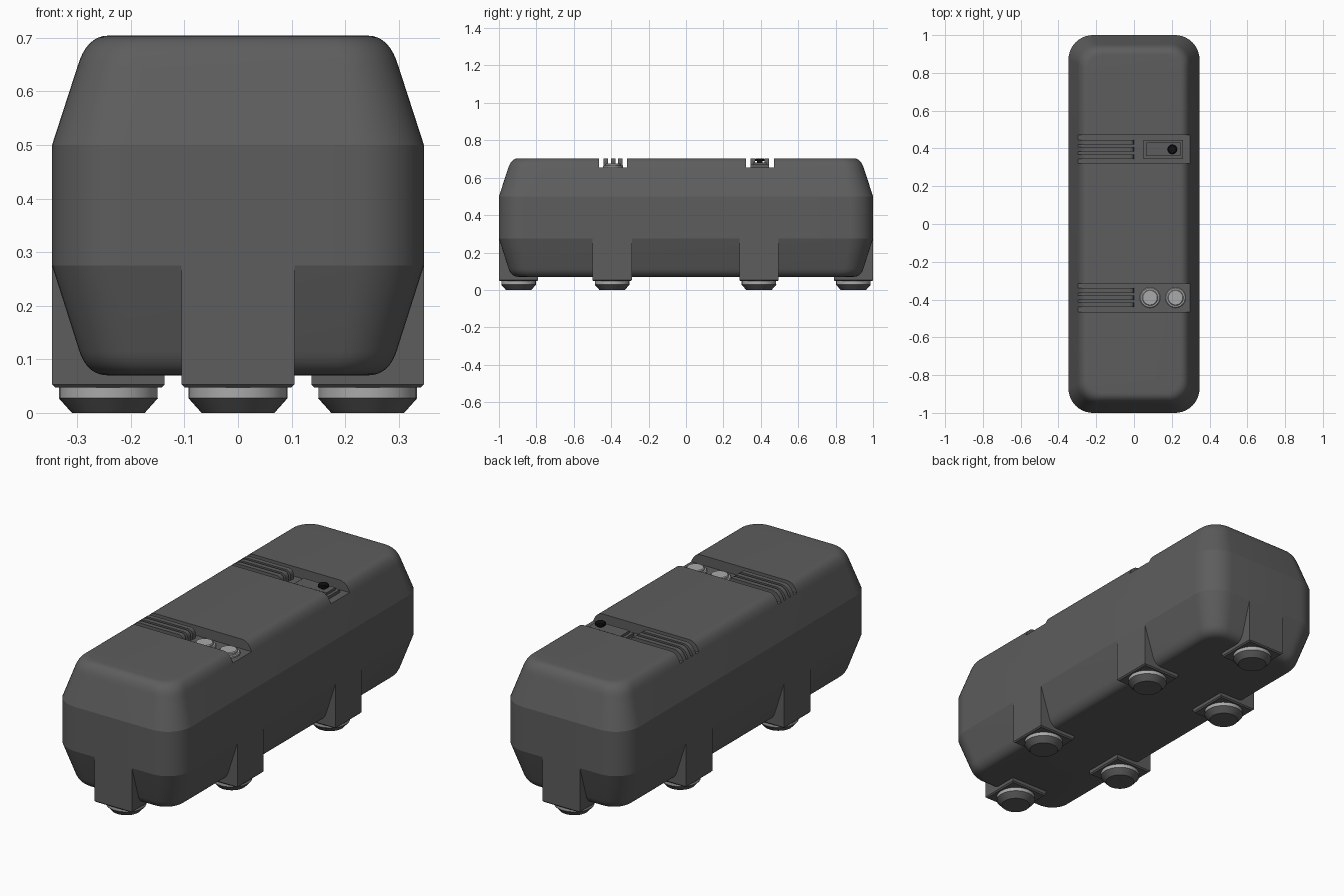
import bpy, bmesh, math
from mathutils import Vector

if "Cube" in bpy.data.objects:
    bpy.data.objects.remove(bpy.data.objects["Cube"])


def material(name, v):
    m = bpy.data.materials.new(name)
    m.diffuse_color = (v, v, v, 1)
    m.use_nodes = True
    m.node_tree.nodes["Principled BSDF"].inputs["Base Color"].default_value = m.diffuse_color
    return m


DARK, LIGHT, BLACK = material("dark_grey", 0.11), material("light_grey", 0.4), material("black", 0.005)


def finish(name, bm, mat, angle=14):
    bmesh.ops.recalc_face_normals(bm, faces=bm.faces[:])
    me = bpy.data.meshes.new(name)
    bm.to_mesh(me)
    bm.free()
    me.materials.append(mat)
    ob = bpy.data.objects.new(name, me)
    bpy.context.collection.objects.link(ob)
    shade(ob, angle)
    return ob


def shade(ob, angle):
    bpy.ops.object.select_all(action='DESELECT')
    ob.select_set(True)
    bpy.context.view_layer.objects.active = ob
    bpy.ops.object.shade_smooth_by_angle(angle=math.radians(angle))


def loft(bm, rings):
    rows = [[bm.verts.new(p) for p in r] for r in rings]
    n = len(rows[0])
    for a, b in zip(rows, rows[1:]):
        for i in range(n):
            bm.faces.new((a[i], a[(i + 1) % n], b[(i + 1) % n], b[i]))
    bm.faces.new(rows[0][::-1])
    bm.faces.new(rows[-1])


def rounded_rect(hx, hy, r, z, seg=10):
    pts = []
    for k, (sx, sy) in enumerate(((1, 1), (-1, 1), (-1, -1), (1, -1))):
        for i in range(seg + 1):
            a = math.pi / 2 * (k + i / seg)
            pts.append((sx * (hx - r) + r * math.cos(a), sy * (hy - r) + r * math.sin(a), z))
    return pts


def box(bm, x0, x1, y0, y1, z0, z1, taper=0.0):
    def ring(i, z):
        return [(x0 + i, y0 + i, z), (x1 - i, y0 + i, z), (x1 - i, y1 - i, z), (x0 + i, y1 - i, z)]
    loft(bm, [ring(taper, z0), ring(0, z1)])


def turned(name, x, y, profile, mat, seg=32):
    bm = bmesh.new()
    loft(bm, [[(x + r * math.cos(2 * math.pi * i / seg), y + r * math.sin(2 * math.pi * i / seg), z)
               for i in range(seg)] for r, z in profile])
    return finish(name, bm, mat, 25)


def arc(p0, p1, p2, n=8):
    p0, p1, p2 = Vector(p0), Vector(p1), Vector(p2)
    return [tuple(p0 * (1 - t) ** 2 + p1 * 2 * t * (1 - t) + p2 * t * t)
            for t in (i / n for i in range(n + 1))]


# Case body: stacked rounded rectangles following (inset, height)
profile = (arc((0.105, 0.07), (0.066, 0.07), (0.051, 0.115))
           + [(0, 0.275), (0, 0.5)]
           + arc((0.047, 0.645), (0.064, 0.704), (0.105, 0.704)))
bm = bmesh.new()
loft(bm, [rounded_rect(0.347 - d, 1 - d, 0.13 - 0.5 * d, z) for d, z in profile])
body = finish("case_body", bm, DARK)

# Cutters: wide channel with rounded rib ends, then the slots between the ribs
FLOOR, HALF = 0.655, 0.075
CHANNELS = (0.395, -0.39)
section = [(0.5, FLOOR), (0.0, FLOOR)] + arc((0, 0.675), (0, 0.705), (-0.03, 0.705), 5) + [(-0.03, 0.8), (0.5, 0.8)]
wide, slots = bmesh.new(), bmesh.new()
for cy in CHANNELS:
    loft(wide, [[(x, y, z) for x, z in section] for y in (cy - HALF, cy + HALF)])
    for a, b in ((-HALF, -0.05), (-0.026, -0.012), (0.012, 0.026), (0.05, HALF)):
        box(slots, -0.5, 0.03, cy + a, cy + b, FLOOR, 0.8)
for cutter in (finish("channel_cutter", wide, DARK), finish("slot_cutter", slots, DARK)):
    cutter.hide_render = True
    mod = body.modifiers.new("cut", 'BOOLEAN')
    mod.operation, mod.solver, mod.object = 'DIFFERENCE', 'EXACT', cutter
    bpy.context.view_layer.objects.active = body
    bpy.ops.object.modifier_apply(modifier=mod.name)
    bpy.data.objects.remove(cutter, do_unlink=True)
shade(body, 14)

# Six feet: square post flush with the side, light ring, tapered pad
feet = [(sx * 0.242, y) for sx in (-1, 1) for y in (-0.395, 0.39)] + [(0, -0.895), (0, 0.895)]
for i, (x, y) in enumerate(feet):
    h = 0.105
    bm = bmesh.new()
    box(bm, x - h, x + h, y - h, y + h, 0.053, 0.275)
    finish(f"foot_post_{i}", bm, DARK)
    bm = bmesh.new()
    box(bm, x - h, x + h, y - h, y + h, 0.047, 0.053, 0.006)
    finish(f"foot_plate_{i}", bm, DARK)
    turned(f"foot_ring_{i}", x, y, [(0.092, 0.028), (0.092, 0.048)], LIGHT)
    turned(f"foot_pad_{i}", x, y, [(0.068, 0), (0.093, 0.028)], DARK)

# Switch plate with raised frame and black knob
cy = CHANNELS[0]
bm = bmesh.new()
box(bm, 0.05, 0.26, cy - 0.05, cy + 0.05, FLOOR - 0.01, 0.67)
finish("switch_plate", bm, DARK)
bm = bmesh.new()
box(bm, 0.065, 0.245, cy - 0.036, cy + 0.036, 0.665, 0.682)
finish("switch_panel", bm, DARK)
turned("switch_knob", 0.203, cy, [(0.015, 0.68), (0.015, 0.688), (0.025, 0.69), (0.025, 0.7), (0.02, 0.704)], BLACK)

# Two round buttons with collars
for i, x in enumerate((0.085, 0.22)):
    cy = CHANNELS[1]
    turned(f"button_collar_{i}", x, cy, [(0.054, FLOOR - 0.01), (0.054, 0.662), (0.05, 0.666)], LIGHT)
    turned(f"button_cap_{i}", x, cy, [(0.042, 0.66), (0.042, 0.673), (0.038, 0.677)], LIGHT)
